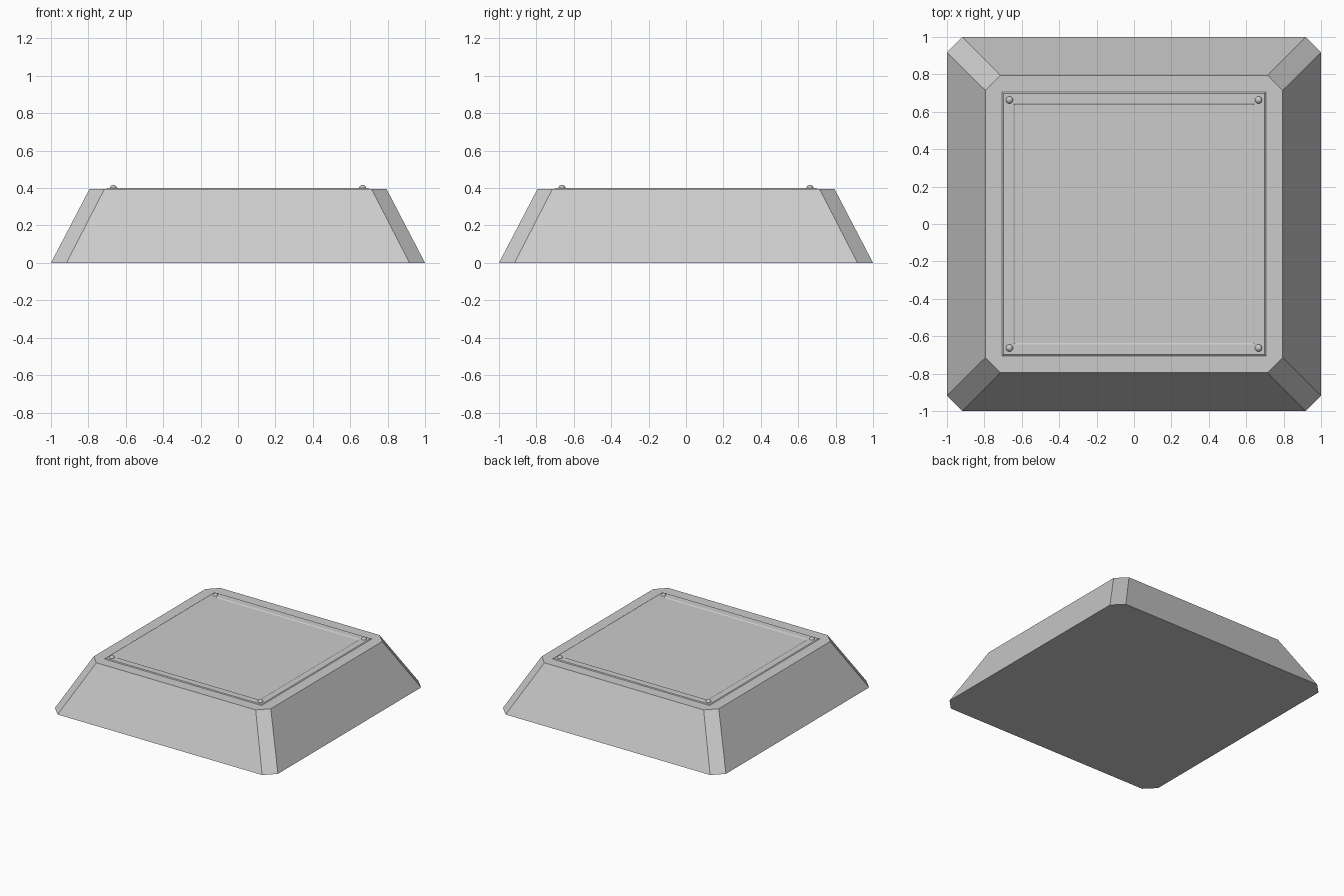
import bpy, bmesh

if "Cube" in bpy.data.objects:
    bpy.data.objects.remove(bpy.data.objects["Cube"])

TOP = 0.395


def make_object(name, bm):
    bmesh.ops.recalc_face_normals(bm, faces=bm.faces[:])
    mesh = bpy.data.meshes.new(name)
    bm.to_mesh(mesh)
    bm.free()
    obj = bpy.data.objects.new(name, mesh)
    bpy.context.collection.objects.link(obj)
    return obj


def bridge(bm, a, b):
    for i in range(len(a)):
        j = (i + 1) % len(a)
        bm.faces.new((a[i], a[j], b[j], b[i]))


def octagon(bm, r, c, z):
    k = r - c
    pts = [(k, -r), (r, -k), (r, k), (k, r), (-k, r), (-r, k), (-r, -k), (-k, -r)]
    return [bm.verts.new((x, y, z)) for x, y in pts]


def square(bm, r, z):
    return [bm.verts.new((x * r, y * r, z)) for x, y in ((-1, -1), (1, -1), (1, 1), (-1, 1))]


# Tapered plinth with cut corners
bm = bmesh.new()
low, high = octagon(bm, 1.0, 0.083, 0), octagon(bm, 0.794, 0.08, TOP)
bridge(bm, low, high)
bm.faces.new(low)
bm.faces.new(high)
make_object("plinth_body", bm)

# Raised trim frame with bevelled edges
bm = bmesh.new()
profile = [(0.706, TOP - 0.004), (0.706, TOP), (0.699, TOP + 0.005),
           (0.644, TOP + 0.005), (0.636, TOP), (0.636, TOP - 0.004)]
loops = [square(bm, r, z) for r, z in profile]
for i in range(len(loops)):
    bridge(bm, loops[i], loops[(i + 1) % len(loops)])
make_object("trim_frame", bm)

# Corner rivets
for x in (-1, 1):
    for y in (-1, 1):
        bpy.ops.mesh.primitive_uv_sphere_add(segments=16, ring_count=8, radius=0.02,
                                             location=(x * 0.666, y * 0.663, TOP + 0.002))
        bpy.context.object.name = "rivet"
        bpy.ops.object.shade_smooth_by_angle()
